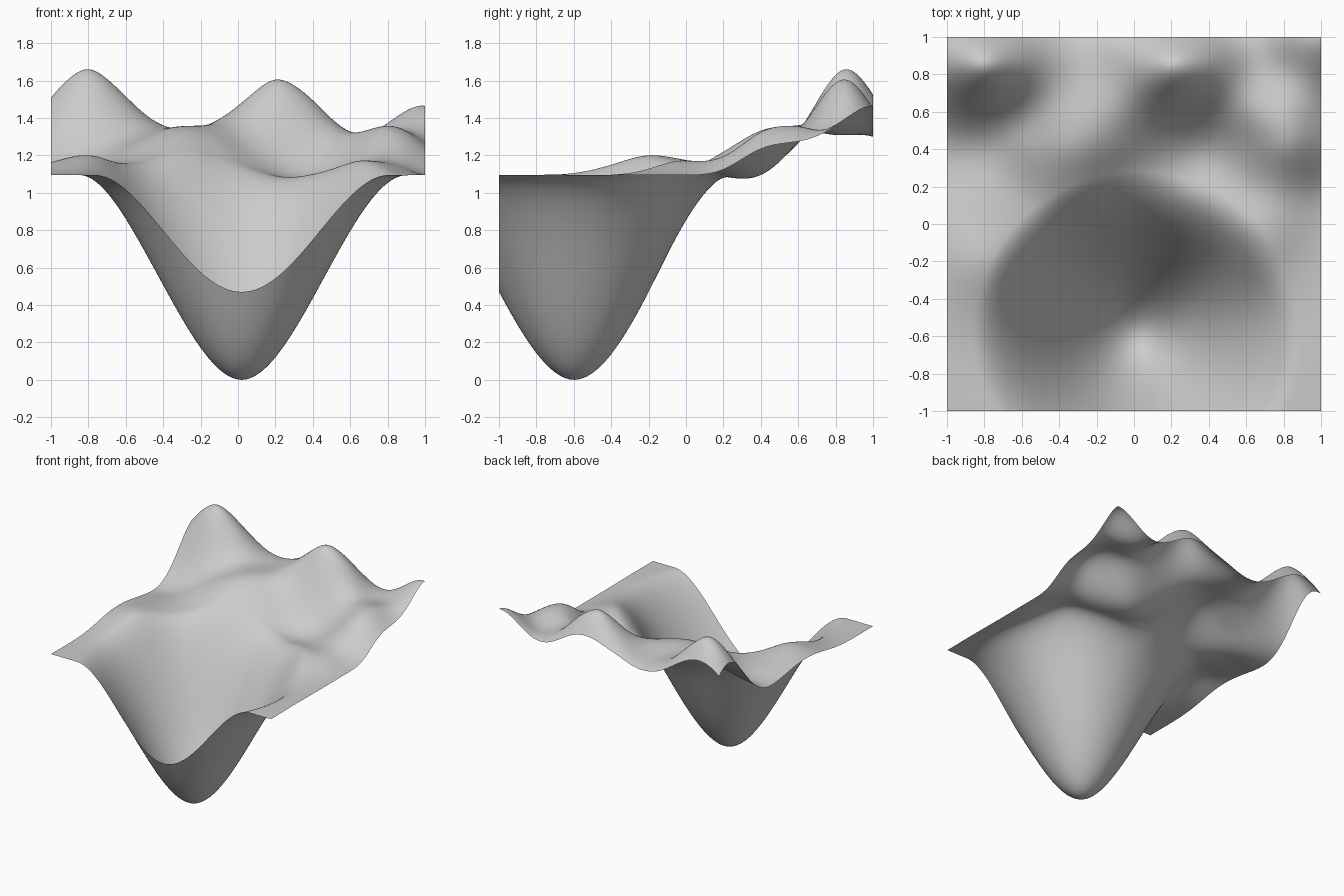
import bpy, bmesh, math

if "Cube" in bpy.data.objects:
    bpy.data.objects.remove(bpy.data.objects["Cube"])

# Heights (in hundredths above the base level) of the rolling hills on a coarse layout
XS = [-1, -.8, -.6, -.35, -.1, .2, .4, .63, .81, 1]
ROWS = {
    1.0:  [35, 43, 34, 22, 27, 36, 30, 20.5, 28.5, 37],
    .85:  [41, 56.5, 42, 25, 30, 51, 40, 22, 24.5, 30],
    .6:   [17, 23, 22, 25.5, 26.5, 22.5, 18, 22, 26, 18],
    .4:   [3, 6, 14, 23.5, 18, 3, 0.5, 13, 23, 14],
    .2:   [3, 5.5, 8, 12.5, 6, 0, 0, 6, 10, 3],
    0:    [6, 8, 6, 4, 3, 2, 3, 7.5, 6, 0],
    -.2:  [6.5, 10.5, 5, 1, 0, 0, 1, 5, 3, 0],
    -.45: [2.5, 4, 1, 0, 0, 0, 0, 0, 0, 0],
}
BASE, REACH, RES = 1.1, .75, 128
PIT = (.02, -.6, .88)           # centre x, y and radius


def bump(d):
    t = d / REACH
    return (1 - t) ** 4 * (4 * t + 1) if t < 1 else 0


# Blend overlapping soft bumps so that they pass through the layout heights
pts = [(x, y) for y in ROWS for x in XS]
goal = [h / 100 for row in ROWS.values() for h in row]
kern = [[bump(math.dist(p, q)) for q in pts] for p in pts]
amp = [0.0] * len(pts)
for _ in range(250):
    for i, row in enumerate(kern):
        amp[i] += goal[i] - sum(k * a for k, a in zip(row, amp))


def height(x, y):
    hills = sum(a * bump(math.dist((x, y), p)) for p, a in zip(pts, amp))
    t = max(0, 1 - math.dist((x, y), PIT[:2]) / PIT[2])
    return BASE + hills - BASE * (3 * t * t - 2 * t ** 3)


# Terrain sheet: a dense grid pulled to shape
bm = bmesh.new()
bmesh.ops.create_grid(bm, x_segments=RES, y_segments=RES, size=1)
for v in bm.verts:
    v.co.z = height(v.co.x, v.co.y)
low = min(v.co.z for v in bm.verts)
for v in bm.verts:
    v.co.z -= low
for f in bm.faces:
    f.smooth = True
mesh = bpy.data.meshes.new("terrain")
bm.to_mesh(mesh)
bm.free()
bpy.context.collection.objects.link(bpy.data.objects.new("terrain", mesh))
